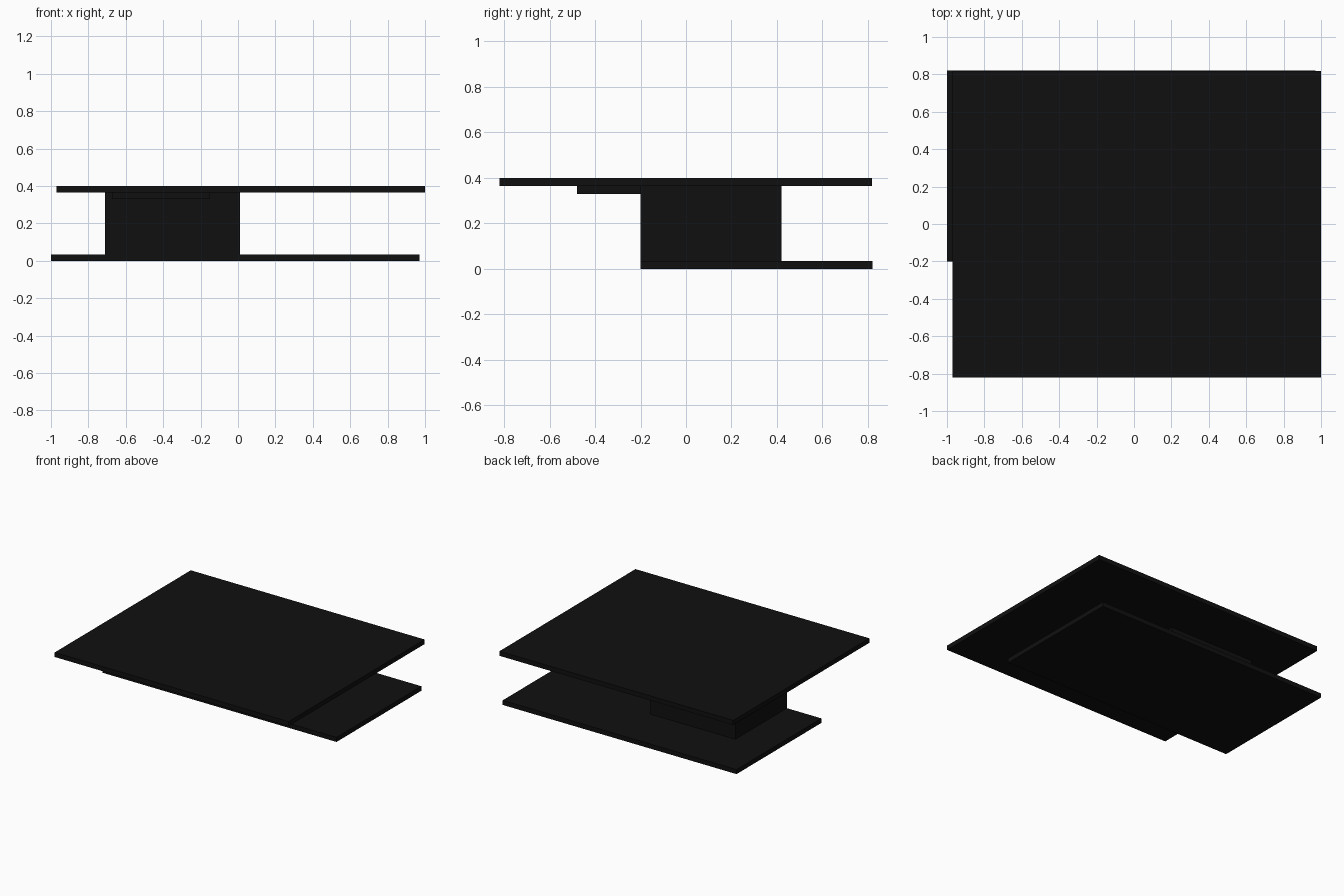
import bpy
import bmesh
from mathutils import Vector

if "Cube" in bpy.data.objects:
    bpy.data.objects.remove(bpy.data.objects["Cube"])

black = bpy.data.materials.new("black_lacquer")
black.diffuse_color = (0.005, 0.005, 0.005, 1)
black.use_nodes = True
black.node_tree.nodes["Principled BSDF"].inputs["Base Color"].default_value = black.diffuse_color


def panel(name, x, y, z):
    """Box spanning the given (min, max) ranges."""
    bm = bmesh.new()
    bmesh.ops.create_cube(bm, size=1)
    size = Vector((x[1] - x[0], y[1] - y[0], z[1] - z[0]))
    bmesh.ops.scale(bm, vec=size, verts=bm.verts)
    mesh = bpy.data.meshes.new(name)
    bm.to_mesh(mesh)
    bm.free()
    mesh.materials.append(black)
    obj = bpy.data.objects.new(name, mesh)
    obj.location = (sum(x) / 2, sum(y) / 2, sum(z) / 2)
    bpy.context.collection.objects.link(obj)
    return obj


T = 0.035                       # board thickness
H = 0.40                        # overall height
X0, X1 = -0.71, 0.01            # pedestal extents
Y0, Y1 = -0.20, 0.42
wall_z = (T, H - T)

# Offset top and base boards
panel("table_top", (-0.97, 1.0), (-0.82, 0.817), (H - T, H))
panel("base_board", (-1.0, 0.97), (Y0, 0.82), (0, T))

# Hollow pedestal made from four boards
panel("pedestal_front", (X0 + T, X1), (Y0, Y0 + T), wall_z)
panel("pedestal_back", (X0 + T, X1), (Y1 - T, Y1), wall_z)
panel("pedestal_left", (X0, X0 + T), (Y0, Y1), wall_z)
panel("pedestal_right", (X1 - T, X1), (Y0 + T, Y1 - T), wall_z)

# Brace under the front overhang of the top
panel("top_brace", (X0 + T, -0.15), (-0.48, Y0), (H - 2 * T, H - T))
